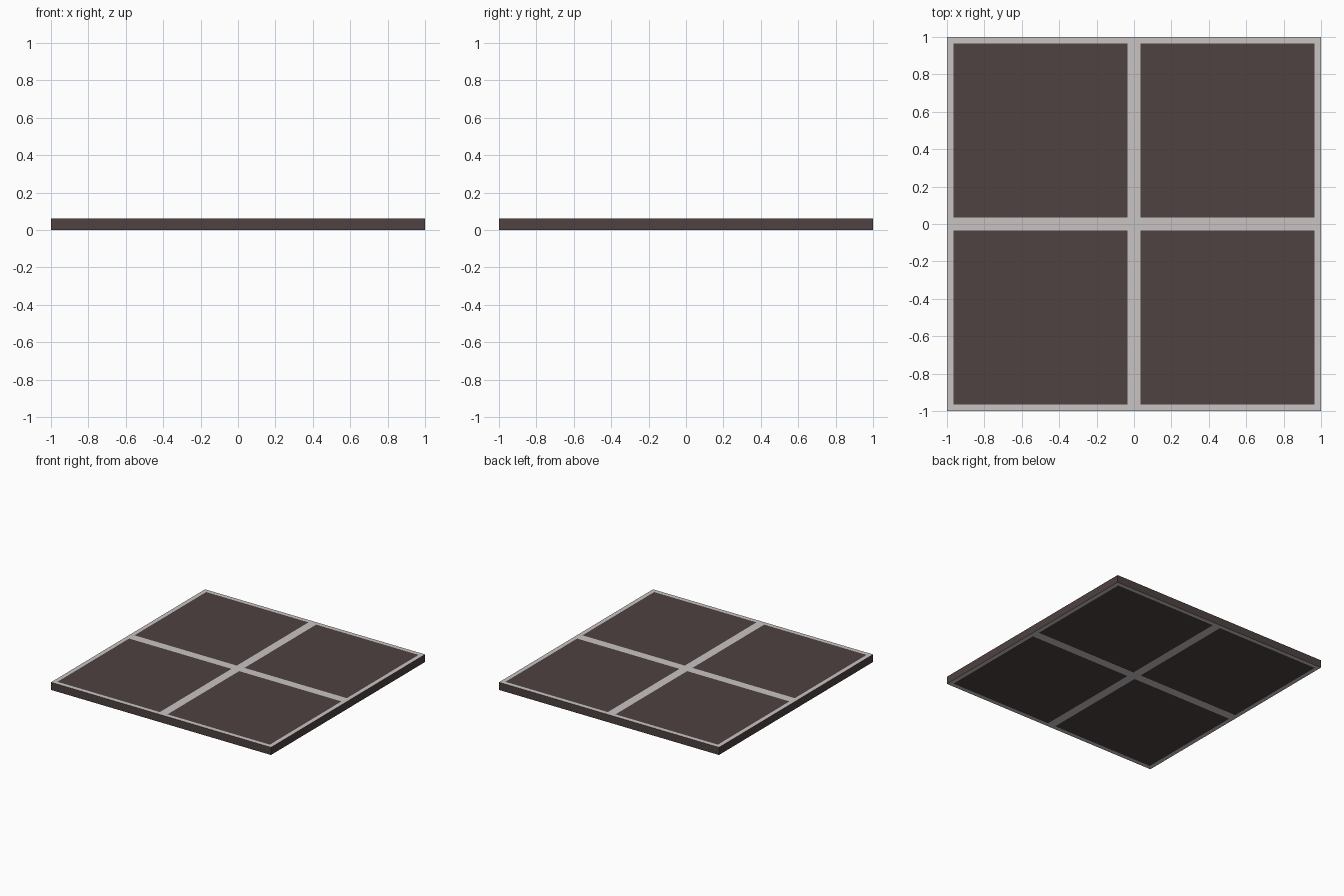
import bpy, bmesh

if "Cube" in bpy.data.objects:
    bpy.data.objects.remove(bpy.data.objects["Cube"])

SIZE, THICK, JOINT = 2.0, 0.0625, 0.035


def material(name, colour):
    m = bpy.data.materials.new(name)
    m.diffuse_color = (*colour, 1)
    m.use_nodes = True
    m.node_tree.nodes["Principled BSDF"].inputs["Base Color"].default_value = m.diffuse_color
    return m


# Slab: a two by two grid, thickened into a closed solid
bm = bmesh.new()
bmesh.ops.create_grid(bm, x_segments=2, y_segments=2, size=SIZE / 2)
bmesh.ops.solidify(bm, geom=bm.faces[:], thickness=THICK)
low = min(v.co.z for v in bm.verts)
bmesh.ops.translate(bm, verts=bm.verts[:], vec=(0, 0, -low))
bmesh.ops.recalc_face_normals(bm, faces=bm.faces[:])

# Tiles: inset each quarter on top and bottom, leaving flush pale joints
flat = [f for f in bm.faces if abs(f.normal.z) > 0.9]
rims = bmesh.ops.inset_individual(bm, faces=flat, thickness=JOINT,
                                  use_even_offset=True)["faces"]
for f in rims:
    f.material_index = 1
for f in flat:
    f.material_index = 0

mesh = bpy.data.meshes.new("tiled_slab")
bm.to_mesh(mesh)
bm.free()
mesh.materials.append(material("dark_tile", (0.076, 0.054, 0.053)))
mesh.materials.append(material("pale_joint", (0.58, 0.55, 0.54)))
slab = bpy.data.objects.new("tiled_slab", mesh)
bpy.context.collection.objects.link(slab)
